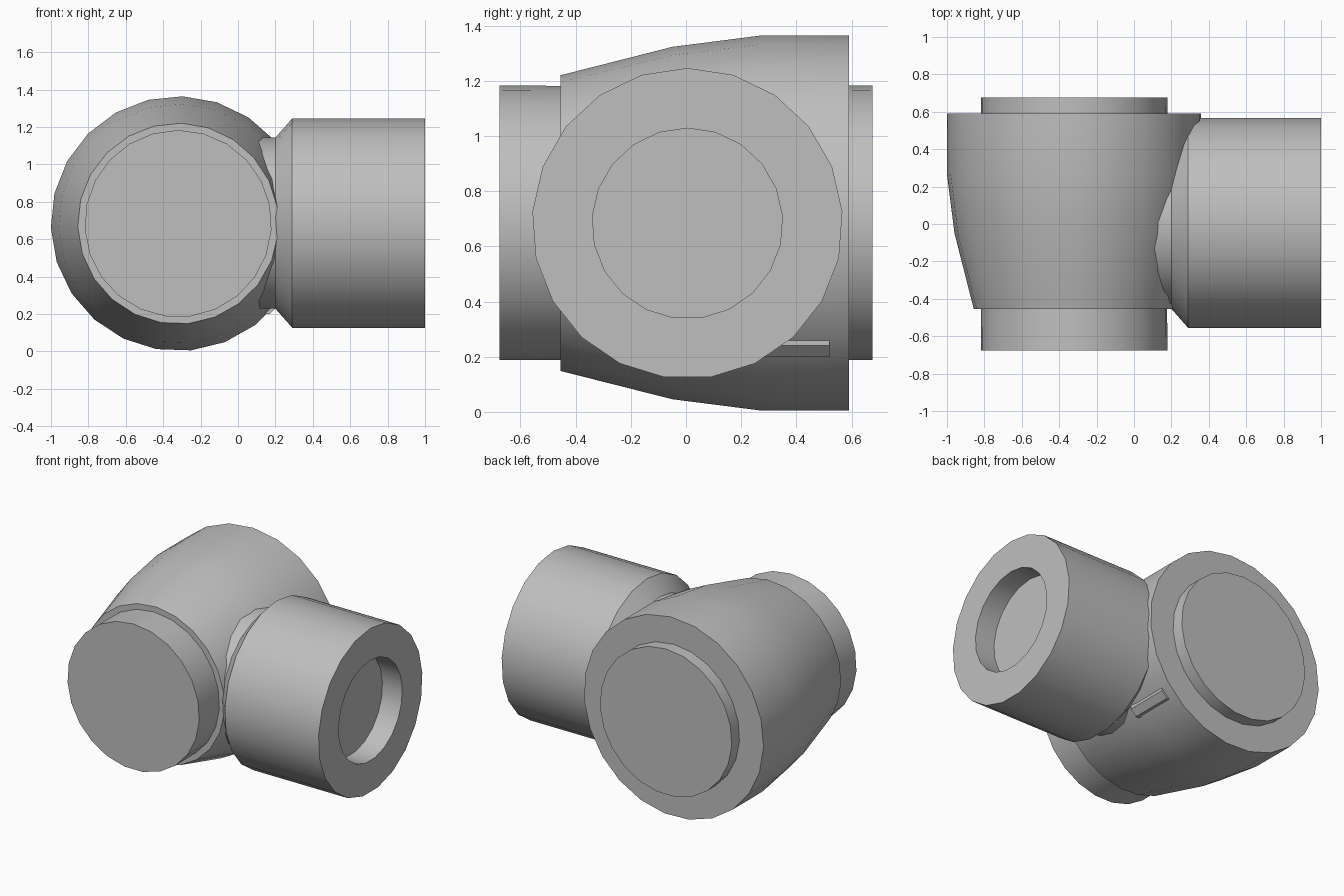
import bpy, bmesh
from math import sin, cos, pi, radians
from mathutils import Matrix

cube = bpy.data.objects.get("Cube")
if cube:
    bpy.data.objects.remove(cube, do_unlink=True)

grey = bpy.data.materials.new("light_grey")
grey.use_nodes = True
colour = (0.52, 0.52, 0.52, 1)
grey.diffuse_color = colour
grey.node_tree.nodes["Principled BSDF"].inputs["Base Color"].default_value = colour

MID_Z = 0.683      # height of both tube axes
BODY_X = -0.32     # body axis
ARM_Y = 0.005      # arm axis


def finish(name, bm):
    bmesh.ops.recalc_face_normals(bm, faces=bm.faces)
    mesh = bpy.data.meshes.new(name)
    bm.to_mesh(mesh)
    bm.free()
    mesh.materials.append(grey)
    obj = bpy.data.objects.new(name, mesh)
    bpy.context.collection.objects.link(obj)
    bpy.ops.object.select_all(action='DESELECT')
    obj.select_set(True)
    bpy.context.view_layer.objects.active = obj
    bpy.ops.object.shade_smooth_by_angle(angle=radians(30))
    return obj


def turned(name, profile, sides, axis, start=90):
    """Closed solid turned from (position along axis, radius) pairs."""
    bm = bmesh.new()
    rings = []
    for t, r in profile:
        ring = []
        for i in range(sides):
            a = radians(start) + 2 * pi * i / sides
            u, v = r * cos(a), MID_Z + r * sin(a)
            ring.append(bm.verts.new((BODY_X + u, t, v) if axis == 'Y'
                                     else (t, ARM_Y + u, v)))
        rings.append(ring)
    for low, high in zip(rings, rings[1:]):
        for i in range(sides):
            j = (i + 1) % sides
            bm.faces.new((low[i], low[j], high[j], high[i]))
    bm.faces.new(rings[0])
    bm.faces.new(rings[-1])
    return finish(name, bm)


# Main body, swelling towards the back
turned("body", [(-0.455, 0.537), (-0.05, 0.64), (0.27, 0.681), (0.59, 0.681)],
       23, 'Y', 88)

# Round plugs at both ends of the body
for name, inner, outer in (("front_plug", -0.4, -0.675), ("back_plug", 0.5, 0.675)):
    turned(name, [(inner, 0.498), (outer, 0.5)], 23, 'Y')

# Side arm with neck, shoulder and blind bore
turned("side_arm", [(0.05, 0.46), (0.2, 0.46), (0.29, 0.563), (1.0, 0.563),
                    (1.0, 0.345), (0.85, 0.345)], 21, 'X')

# Small stop block beside the neck, with its lower outer edge cut back
bm = bmesh.new()
bmesh.ops.create_cube(bm, size=1, matrix=Matrix.Translation((0.13, 0.37, 0.4))
                      @ Matrix.Diagonal((0.16, 0.3, 0.4, 1)))
edge = [e for e in bm.edges if all(v.co.x > 0.2 and v.co.z < 0.3 for v in e.verts)]
bmesh.ops.bevel(bm, geom=edge, offset=0.04, segments=1, affect='EDGES')
finish("stop_block", bm)
